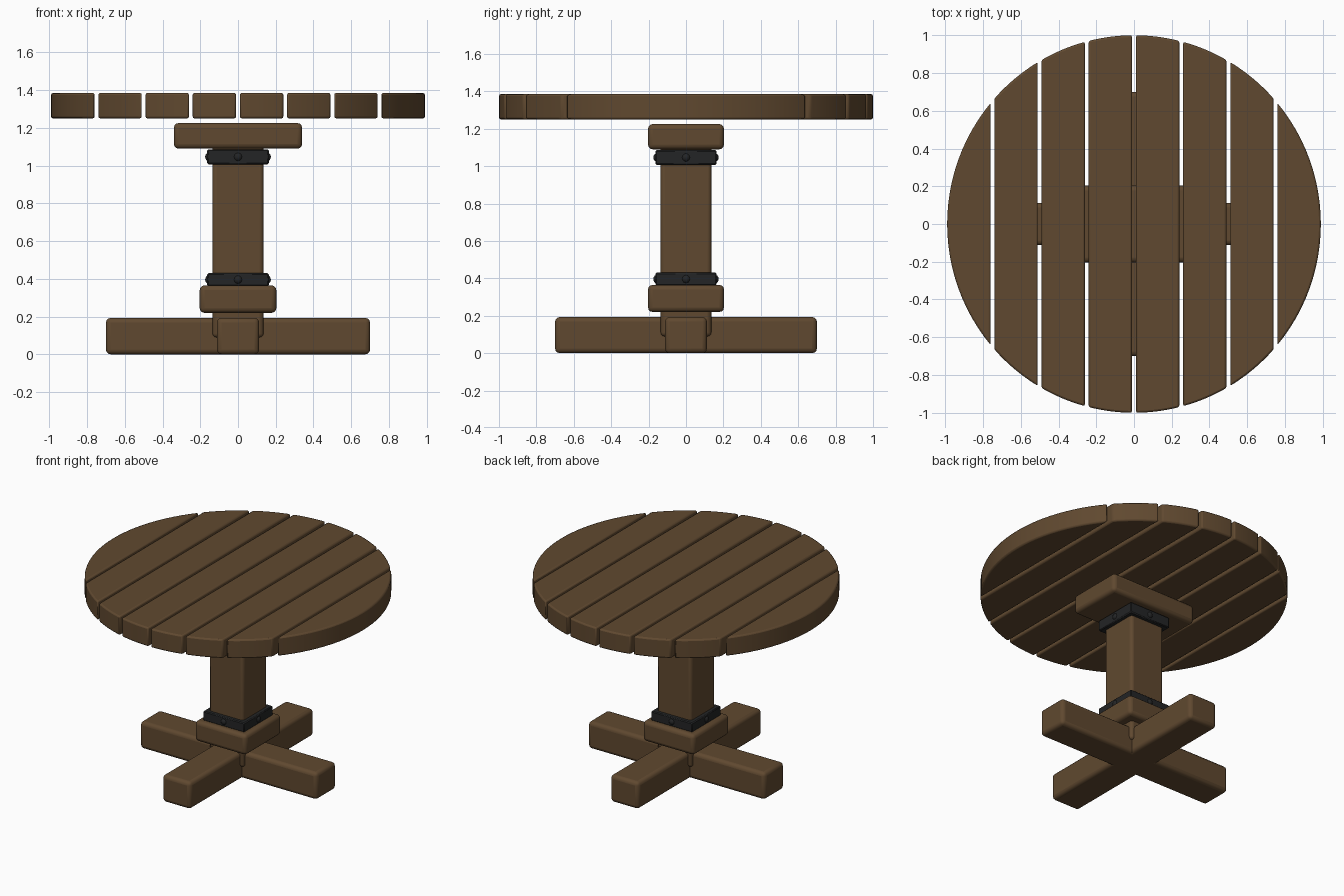
import bpy, bmesh, math

if "Cube" in bpy.data.objects:
    bpy.data.objects.remove(bpy.data.objects["Cube"])

def material(name, col):
    m = bpy.data.materials.new(name)
    m.diffuse_color = (*col, 1)
    m.use_nodes = True
    m.node_tree.nodes["Principled BSDF"].inputs["Base Color"].default_value = m.diffuse_color
    return m

WOOD = material("brown wood", (0.117, 0.066, 0.029))
IRON = material("black iron", (0.017, 0.018, 0.019))

def finish(name, bm, mat, bevel=0, segs=2):
    bmesh.ops.recalc_face_normals(bm, faces=bm.faces)
    me = bpy.data.meshes.new(name)
    bm.to_mesh(me)
    bm.free()
    ob = bpy.data.objects.new(name, me)
    bpy.context.collection.objects.link(ob)
    me.materials.append(mat)
    if bevel:
        b = ob.modifiers.new("bevel", 'BEVEL')
        b.width, b.segments = bevel, segs
        b.limit_method, b.angle_limit = 'ANGLE', math.radians(35)
    bpy.ops.object.select_all(action='DESELECT')
    ob.select_set(True)
    bpy.context.view_layer.objects.active = ob
    bpy.ops.object.shade_smooth_by_angle(angle=math.radians(35))
    return ob

def box(name, hx, hy, z0, z1, mat, bevel, segs=3):
    bm = bmesh.new()
    bmesh.ops.create_cube(bm, size=1)
    for v in bm.verts:
        v.co = (v.co.x * 2 * hx, v.co.y * 2 * hy, z0 + (v.co.z + 0.5) * (z1 - z0))
    return finish(name, bm, mat, bevel, segs)

# Tabletop: eight planks cut to a round outline
def plank(name, x0, x1, side):
    a0, a1 = math.acos(min(x1 / 0.99, 1)), math.acos(x0 / 0.99)
    n = 12
    arc = []
    for i in range(n + 1):
        a = a0 + (a1 - a0) * i / n
        arc.append((0.99 * math.cos(a), math.sin(a)))
    low = [(x, -y) for x, y in reversed(arc)]
    if a0 < 1e-6:
        low.pop()
    bm = bmesh.new()
    f = bm.faces.new([bm.verts.new((side * x, y, 1.25)) for x, y in arc + low])
    ext = bmesh.ops.extrude_face_region(bm, geom=[f])
    for g in ext["geom"]:
        if isinstance(g, bmesh.types.BMVert):
            g.co.z = 1.385
    finish(name, bm, WOOD, 0.01, 2)

for i in range(4):
    x0 = 0.01 + 0.25 * i
    x1 = 0.99 if i == 3 else x0 + 0.23
    plank(f"right_plank_{i + 1}", x0, x1, 1)
    plank(f"left_plank_{i + 1}", x0, x1, -1)

# Pedestal
box("top_support", 0.34, 0.203, 1.09, 1.225, WOOD, 0.025)
box("post", 0.135, 0.135, 0.09, 1.12, WOOD, 0.02)
box("lower_collar", 0.203, 0.203, 0.22, 0.365, WOOD, 0.025)

# Crossed feet
box("side_foot", 0.70, 0.112, 0.0, 0.193, WOOD, 0.025)
box("front_foot", 0.112, 0.70, 0.0, 0.193, WOOD, 0.025)

# Iron bands with a rivet on each side
for label, z0, z1 in (("lower", 0.362, 0.43), ("upper", 1.007, 1.085)):
    box(label + "_band", 0.163, 0.163, z0, z1, IRON, 0.006, 1)
    for k in range(4):
        a = k * math.pi / 2
        bm = bmesh.new()
        bmesh.ops.create_uvsphere(bm, u_segments=14, v_segments=8, radius=0.025)
        for v in bm.verts:
            v.co.x += 0.150 * math.cos(a)
            v.co.y += 0.150 * math.sin(a)
            v.co.z += (z0 + z1) / 2
        finish(f"{label}_rivet_{k + 1}", bm, IRON)
